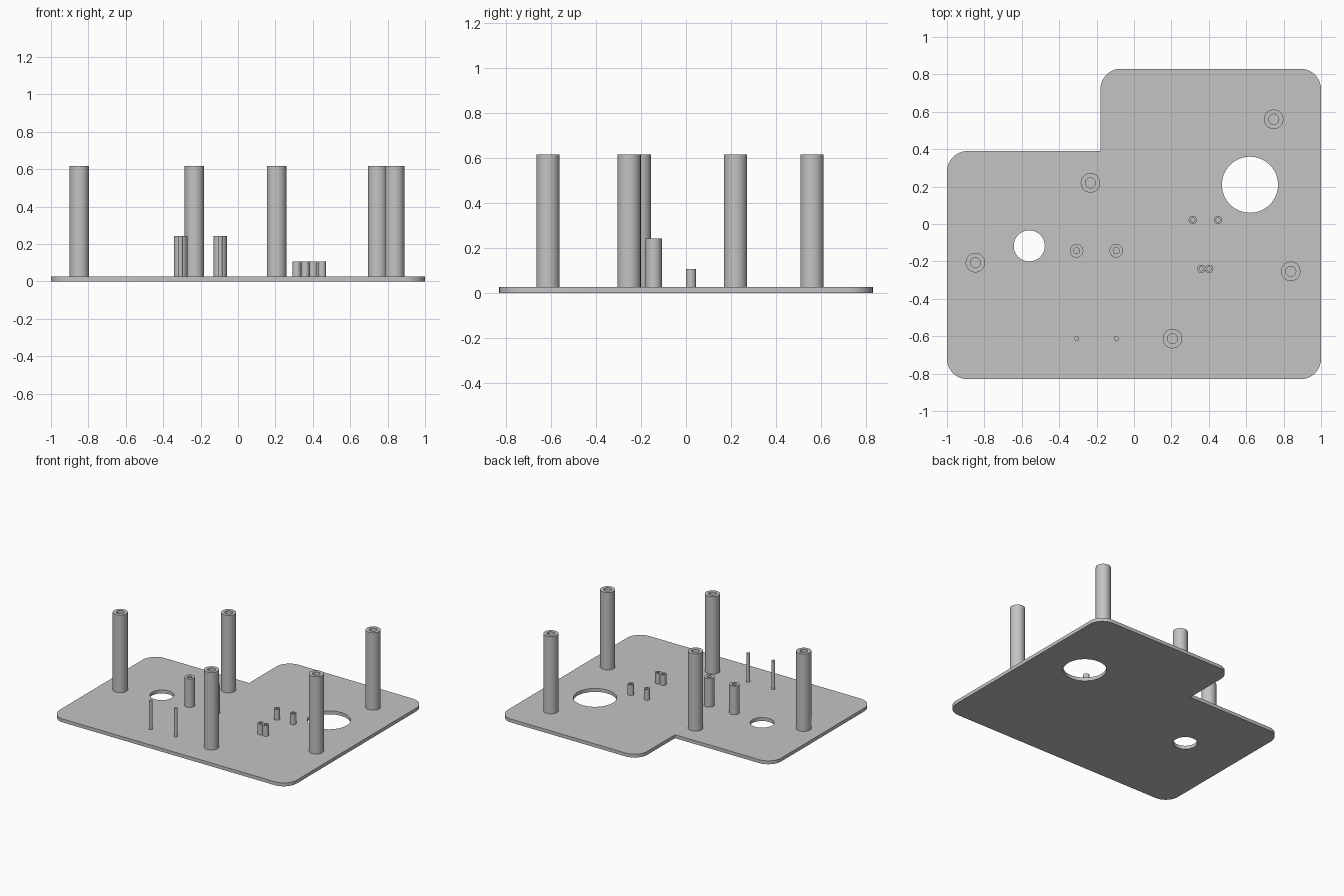
import bpy, bmesh, math

if "Cube" in bpy.data.objects:
    bpy.data.objects.remove(bpy.data.objects["Cube"])

PLATE_T = 0.026
SEG = 48

grey = bpy.data.materials.new("plain_grey")
grey.diffuse_color = (0.55, 0.55, 0.55, 1)
grey.use_nodes = True
grey.node_tree.nodes["Principled BSDF"].inputs["Base Color"].default_value = grey.diffuse_color


def finish(obj):
    obj.data.materials.clear()
    obj.data.materials.append(grey)
    bpy.ops.object.select_all(action='DESELECT')
    obj.select_set(True)
    bpy.context.view_layer.objects.active = obj
    bpy.ops.object.shade_smooth_by_angle(angle=math.radians(30))


def arc(cx, cy, r, start, sweep, n):
    return [(cx + r * math.cos(math.radians(start + sweep * i / n)),
             cy + r * math.sin(math.radians(start + sweep * i / n)))
            for i in range(n + 1)]


def add_loop(curve, pts):
    s = curve.splines.new('POLY')
    s.points.add(len(pts) - 1)
    for p, (x, y) in zip(s.points, pts):
        p.co = (x, y, 0, 1)
    s.use_cyclic_u = True


def make_post(name, x, y, r, top, bore=0):
    """Round post standing on the plate, hollow when a bore radius is given."""
    profile = [(r, PLATE_T), (r, top)]
    profile += [(bore, top), (bore, PLATE_T)] if bore else [(0, top)]
    bm = bmesh.new()
    vs = [bm.verts.new((px, 0, pz)) for px, pz in profile]
    edges = [bm.edges.new(e) for e in zip(vs, vs[1:])]
    bmesh.ops.spin(bm, geom=vs + edges, cent=(0, 0, 0), axis=(0, 0, 1),
                   angle=2 * math.pi, steps=SEG)
    bmesh.ops.remove_doubles(bm, verts=bm.verts, dist=1e-5)
    bmesh.ops.recalc_face_normals(bm, faces=bm.faces)
    # the skin is open at the plate: make the top face point up
    if max(bm.faces, key=lambda f: f.calc_center_median().z).normal.z < 0:
        bmesh.ops.reverse_faces(bm, faces=bm.faces)
    mesh = bpy.data.meshes.new(name)
    bm.to_mesh(mesh)
    bm.free()
    obj = bpy.data.objects.new(name, mesh)
    obj.location = (x, y, 0)
    bpy.context.collection.objects.link(obj)
    finish(obj)


# Base plate: rounded corners, square notch corner, two round holes
R, W, D = 0.11, 1.0, 0.83
NX, NY = -0.18, 0.39
outline = (arc(-W + R, -D + R, R, 180, 90, 12)
           + arc(W - R, -D + R, R, 270, 90, 12)
           + arc(W - R, D - R, R, 0, 90, 12)
           + arc(NX + R, D - R, R, 90, 90, 12)
           + [(NX, NY)]
           + arc(-W + R, NY - R, R, 90, 90, 12))
curve = bpy.data.curves.new("base_plate", 'CURVE')
curve.dimensions = '2D'
curve.fill_mode = 'BOTH'
curve.extrude = PLATE_T / 2
add_loop(curve, outline)
for hx, hy, hr in ((0.62, 0.21, 0.15), (-0.56, -0.117, 0.083)):
    add_loop(curve, arc(hx, hy, hr, 0, 360, 64)[:-1])
tmp = bpy.data.objects.new("plate_curve", curve)
bpy.context.collection.objects.link(tmp)
bpy.context.view_layer.update()
mesh = bpy.data.meshes.new_from_object(
    tmp.evaluated_get(bpy.context.evaluated_depsgraph_get()))
bpy.data.objects.remove(tmp)
bm = bmesh.new()
bm.from_mesh(mesh)
bmesh.ops.remove_doubles(bm, verts=bm.verts, dist=1e-5)
bmesh.ops.translate(bm, verts=bm.verts, vec=(0, 0, PLATE_T / 2))
bmesh.ops.recalc_face_normals(bm, faces=bm.faces)
bm.to_mesh(mesh)
bm.free()
plate = bpy.data.objects.new("base_plate", mesh)
bpy.context.collection.objects.link(plate)
finish(plate)

# Tall hollow standoffs
for x, y in ((-0.848, -0.207), (-0.233, 0.22), (0.206, -0.613),
             (0.747, 0.56), (0.838, -0.253)):
    make_post("tall_standoff", x, y, 0.052, 0.616, 0.027)

# Medium hollow standoffs with a matching pair of thin pins in front
for x in (-0.307, -0.095):
    make_post("medium_standoff", x, -0.143, 0.036, 0.243, 0.016)
    make_post("thin_pin", x, -0.613, 0.013, 0.243)

# Short hollow standoffs
for x, y in ((0.314, 0.022), (0.449, 0.022), (0.36, -0.24), (0.402, -0.24)):
    make_post("short_standoff", x, y, 0.022, 0.107, 0.011)
